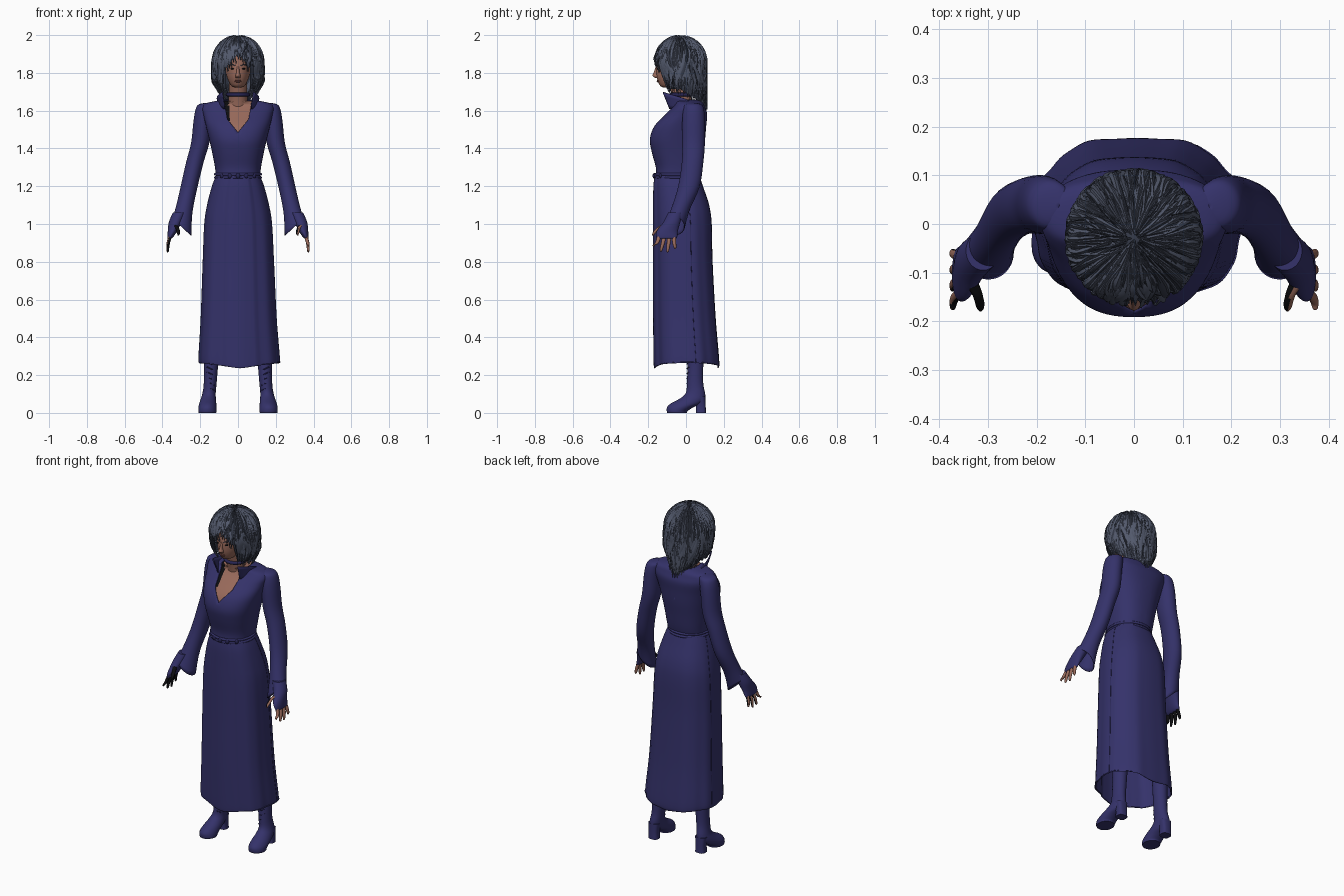
import bpy, bmesh, math, random
from math import sin, cos, pi, acos, copysign
from mathutils import Vector, Matrix

cube = bpy.data.objects.get("Cube")
if cube:
    bpy.data.objects.remove(cube, do_unlink=True)
random.seed(4)

def material(name, r, g, b):
    m = bpy.data.materials.new(name)
    m.use_nodes = True
    m.diffuse_color = (r, g, b, 1)
    m.node_tree.nodes["Principled BSDF"].inputs["Base Color"].default_value = (r, g, b, 1)
    return m

BLUE = material("coat blue", .035, .032, .145)
NAVY = material("seam navy", .02, .018, .085)
SKIN = material("skin", .32, .145, .105)
LIPS = material("lip brown", .18, .065, .055)
BLACK = material("black", .004, .004, .005)
HAIR = material("slate hair", .085, .1, .15)
SHADE = material("dark hair", .035, .042, .066)

def link(name, data, mats):
    obj = bpy.data.objects.new(name, data)
    bpy.context.collection.objects.link(obj)
    for m in mats:
        data.materials.append(m)
    return obj

def finish(name, bm, mats, thickness=0):
    bmesh.ops.recalc_face_normals(bm, faces=bm.faces)
    mesh = bpy.data.meshes.new(name)
    bm.to_mesh(mesh)
    bm.free()
    for p in mesh.polygons:
        p.use_smooth = True
    mesh.set_sharp_from_angle(angle=math.radians(50))
    obj = link(name, mesh, mats)
    if thickness:
        obj.modifiers.new("thickness", "SOLIDIFY").thickness = thickness
    return obj

def refine(rings, sub):
    """Smooth interpolation through the given rings; yields (fraction, ring)."""
    v = [Vector(r) for r in rings]
    last = len(v) - 1
    for k in range(last * sub + 1):
        i = min(k // sub, last - 1)
        u = k / sub - i
        a, b, c, d = v[max(i - 1, 0)], v[i], v[i + 1], v[min(i + 2, last)]
        yield k / (last * sub), b + (c - a) * (u / 2) + (a - b * 2.5 + c * 2 - d / 2) * u**2 \
            + ((b - c) * 1.5 + (d - a) / 2) * u**3

def grid(bm, rows, closed=True):
    rows = [[bm.verts.new(p) for p in row] for row in rows]
    n = len(rows[0])
    for a, b in zip(rows, rows[1:]):
        for j in range(n if closed else n - 1):
            bm.faces.new((a[j], a[(j + 1) % n], b[(j + 1) % n], b[j]))
    return rows

def loft(name, rings, mats, n=32, sub=4, power=2, thickness=0, warp=None, rule=None):
    """Skin over level oval rings (x, y, z, half width, half depth); open if given a thickness."""
    bm, rows = bmesh.new(), []
    for t, (x, y, z, rx, ry) in refine(rings, sub):
        rows.append([])
        for j in range(n):
            a = 2 * pi * j / n
            c, s = (copysign(abs(f)**(2 / power), f) for f in (cos(a), sin(a)))
            p = Vector((x + max(rx, .001) * c, y + max(ry, .001) * s, z))
            rows[-1].append(warp(p, a, t) if warp else p)
    rows = grid(bm, rows)
    if not thickness:
        bm.faces.new(rows[0])
        bm.faces.new(rows[-1])
    obj = finish(name, bm, mats, thickness)
    if rule:
        for f in obj.data.polygons:
            f.material_index = rule(f)
    return obj

def tube(name, pts, r, mat, closed=False):
    cu = bpy.data.curves.new(name, "CURVE")
    cu.dimensions = "3D"
    cu.bevel_depth, cu.bevel_resolution, cu.use_fill_caps = r, 2, True
    sp = cu.splines.new("POLY")
    sp.points.add(len(pts) - 1)
    for q, p in zip(sp.points, pts):
        q.co = (*p, 1)
    sp.use_cyclic_u = closed
    return link(name, cu, [mat])

def oval(y, z, rx, ry, n=48):
    return [(rx * cos(2 * pi * i / n), y + ry * sin(2 * pi * i / n), z) for i in range(n)]

def ball(name, loc, size, mat):
    bm = bmesh.new()
    bmesh.ops.create_uvsphere(bm, u_segments=16, v_segments=10, radius=1,
                              matrix=Matrix.LocRotScale(Vector(loc), None, Vector(size)))
    return finish(name, bm, [mat])

# Coat bodice with a deep V neckline cut out
bodice = [(0, -.045, 1.25, .117, .114), (0, -.04, 1.3, .122, .12), (0, -.045, 1.38, .137, .136),
          (0, -.045, 1.45, .153, .146), (0, -.03, 1.52, .17, .137), (0, 0, 1.58, .184, .112),
          (0, .012, 1.615, .19, .09), (0, .015, 1.64, .168, .076), (0, .0, 1.658, .078, .07)]
coat = loft("coat_bodice", bodice, [BLUE], n=64, power=2.4, thickness=.005)
bm, cuts = bmesh.new(), []
bm.from_mesh(coat.data)
for side in (1, -1):
    for x0, z0, x1, z1 in ((0, 1.485, .056, 1.555), (.056, 1.555, .074, 1.66)):
        co, no = Vector((side * x0, 0, z0)), Vector((side * (z1 - z0), 0, x0 - x1)).normalized()
        cuts.append((co, no))
        bmesh.ops.bisect_plane(bm, geom=bm.verts[:] + bm.edges[:] + bm.faces[:], plane_co=co, plane_no=no)
gone = [f for f in bm.faces if f.calc_center_median().y < -.03
        and all((f.calc_center_median() - co).dot(no) < 0 for co, no in cuts)]
bmesh.ops.delete(bm, geom=gone, context="FACES")
bm.to_mesh(coat.data)
bm.free()

# Chest under the neckline, dark lining patch on the right edge
loft("chest", [(x, y, z - .006, rx * .94, ry * .95) for x, y, z, rx, ry in bodice[2:]], [SKIN, BLACK], n=96,
     power=2.4, rule=lambda f: int(f.center.x < -.048 and f.center.y < 0 and f.center.z > 1.54))

# Standing collar, open at the front and lower at the back
bm, rows = bmesh.new(), []
for u in (0, .25, .5, .75, 1):
    rows.append([])
    for i in range(41):
        a = math.radians(38 + 284 * i / 40)
        x = (.09 + .017 * u) * copysign(abs(sin(a))**.6, sin(a))
        y = -.01 - (.095 + u * (.045 if cos(a) > 0 else 0)) * cos(a)
        rows[-1].append((x, y, 1.61 + u * (.056 + .042 * cos(a))))
grid(bm, rows, closed=False)
finish("collar", bm, [BLUE], thickness=.006)

# Long skirt with soft folds, a front flap and side seams
def drape(p, a, t):
    k = 1 + .02 * t * sin(7 * a) + .006 * t * cos(16 * a)
    flap = .006 if -.3 < a - 1.5 * pi < .42 else 0
    return Vector((p.x * k + .01 * t**3, p.y * k - flap, p.z + .035 * t**8 * abs(cos(a))))

skirt = loft("skirt", [(0, -.045, 1.26, .115, .115), (0, -.038, 1.2, .138, .128), (0, -.022, 1.1, .164, .145),
                       (0, -.015, 1, .179, .152), (0, -.012, .8, .188, .154), (0, -.003, .5, .2, .162),
                       (0, .008, .28, .214, .17), (0, .008, .236, .209, .167)],
             [BLUE], n=96, sub=6, power=2.4, thickness=.005, warp=drape)
points = [v.co.copy() for v in skirt.data.vertices]
for label, column in (("left", 3), ("right", 45)):
    tube(label + "_side_seam", points[column::96], .0015, NAVY)

# Corded belt with knots
for label, z in (("upper", 1.263), ("lower", 1.247)):
    tube(label + "_belt_cord", oval(-.045, z, .12, .12), .007, BLUE, True)
for i in range(-2, 3):
    x = i * .042
    ball("belt_knot", (x, -.045 - .124 * (1 - (x / .121)**2)**.5, 1.255), (.012, .008, .014), NAVY)

# Arms, hands, legs, boots, eyes and brows on both sides
def flare(p, a, t):
    return Vector((p.x, p.y, p.z + .9 * t**8 * (abs(p.x) - .297)))

for side, tag in ((1, "left_"), (-1, "right_")):
    def part(name, rings, mats, **kw):
        return loft(tag + name, [(side * r[0], *r[1:]) for r in rings], mats, **kw)

    def dark(f):
        return int(side < 0 and f.normal.x > -.55)

    part("sleeve", [(.15, .035, 1.643, .002, .002), (.166, .038, 1.634, .04, .042), (.178, .04, 1.605, .047, .055),
                    (.188, .04, 1.54, .048, .06), (.2, .04, 1.43, .048, .06), (.228, .035, 1.33, .046, .057),
                    (.259, .015, 1.2, .044, .057), (.285, -.03, 1.08, .044, .05), (.299, -.06, .985, .052, .054)],
         [BLUE], thickness=.004, warp=flare)
    part("glove", [(.31, -.055, 1.06, .035, .04), (.332, -.075, 1.01, .034, .045), (.348, -.1, .96, .024, .056),
                   (.359, -.102, .93, .015, .055), (.362, -.102, .922, .008, .045)], [BLUE])
    for y, tip, z in ((-.137, -.17, .88), (-.112, -.132, .854), (-.087, -.097, .85), (-.066, -.058, .868)):
        part("finger", [(.355, y, .95, .009, .011), (.369, (y + tip) / 2, .9, .009, .01),
                        (.372, tip, z + .008, .006, .007), (.372, tip, z, .002, .002)],
             [SKIN, BLACK], n=12, rule=dark)
    part("thumb", [(.336, -.115, .995, .012, .014), (.322, -.142, .98, .01, .012), (.316, -.166, .955, .009, .01),
                   (.315, -.177, .938, .003, .003)],
         [SKIN, BLACK], n=12, rule=lambda f: int(side < 0 or f.normal.x < -.2))
    part("leg", [(.09, -.01, .95, .07, .08), (.115, .02, .65, .055, .06), (.138, .045, .39, .042, .044)], [SKIN])
    part("boot", [(.14, .05, .42, .046, .047), (.142, .05, .27, .038, .042), (.147, .048, .16, .034, .043),
                  (.153, .05, .105, .035, .051), (.157, .033, .075, .04, .067), (.16, 0, .05, .045, .08),
                  (.162, -.03, .03, .048, .07), (.162, -.047, .01, .048, .055), (.162, -.047, 0, .046, .052)], [BLUE])
    part("boot_heel", [(.155, .072, .09, .034, .03), (.155, .078, .04, .028, .026), (.155, .079, 0, .03, .027)],
         [BLUE], n=20, power=3)
    for i in range(6):
        lace = [(side * (.145 + d * .02), .005 + .012 * d * d, .13 + .026 * i + .01 * d) for d in (-1, 0, 1)]
        tube(tag + "boot_lace", lace, .003, NAVY)
    ball(tag + "eye", (side * .028, -.149, 1.822), (.011, .005, .004), BLACK)
    tube(tag + "brow", [(side * .013, -.157, 1.838), (side * .03, -.152, 1.844), (side * .046, -.135, 1.839)],
         .0025, SHADE)

# Head, neck, nose and lips
loft("neck", [(0, .0, 1.6, .062, .06), (0, -.02, 1.66, .05, .05), (0, -.04, 1.75, .048, .052)], [SKIN])
tube("choker", oval(-.022, 1.685, .055, .056), .01, NAVY, True)
loft("head", [(0, -.1, 1.722, .012, .018), (0, -.093, 1.733, .036, .045), (0, -.074, 1.77, .056, .08),
              (0, -.06, 1.81, .066, .098), (0, -.053, 1.85, .07, .102), (0, -.05, 1.9, .07, .095),
              (0, -.05, 1.95, .05, .065), (0, -.05, 1.97, .015, .02)], [SKIN], n=40)
loft("nose", [(0, -.151, 1.835, .006, .008), (0, -.157, 1.8, .009, .015), (0, -.158, 1.785, .014, .02),
              (0, -.152, 1.774, .012, .012)], [SKIN], n=16)
for z in (1.7595, 1.7535):
    ball("lip", (0, -.147, z), (.018, .008, .004), LIPS)

# Hair follows a dome from the crown, then hangs; the fringe stops above the face
def hair_point(a, s, k, root, extra=0.0):
    front = -sin(root)
    end = (1.905 - .16 * abs(cos(root)) if front > .82 else 1.715 - .085 * max(0, -front)) - extra
    d = s * (.15 * acos(min(1, max(0, (end - 1.85) / .15))) + max(0, 1.85 - end))
    phi = min(d / .15, pi / 2)
    drop = max(0, d - .15 * pi / 2)
    x = .138 * sin(phi) * cos(a) * (1.02 - 4 * max(0, drop - .1))
    y = .144 * sin(phi) * sin(a) + drop * .4 * max(0, front)
    return Vector((x * k, y * k - .03, 1.85 + .15 * k * cos(phi) - drop))

bm, turns = bmesh.new(), [2 * pi * j / 72 for j in range(72)]
grid(bm, [[hair_point(a, max(i / 14, .001), .92, a) for a in turns] for i in range(15)])
finish("hair_cap", bm, [SHADE])
bm = bmesh.new()
for i in range(300):
    root = 2 * pi * (i + random.random()) / 300
    sway = .03 if .55 < -sin(root) < .82 else random.uniform(-.22, .22)
    wide, lift, extra = random.uniform(.006, .011), random.uniform(.93, .98), random.uniform(-.03, .03)
    begin, phase, rows = random.uniform(.02, .3), random.uniform(0, 6), []
    for u in (k / 11 for k in range(12)):
        a = root + sway * sin(u * 5)
        p = hair_point(a, begin + (1 - begin) * u, lift + .035 * u * sin(u * 9 + phase), root, extra)
        out = Vector((cos(a), sin(a), .9 * (1 - u))).normalized()
        across = Vector((-sin(a), cos(a), 0)) * wide * (.3 + u * 1.2 if u < .6 else 2.5 * (1.02 - u))
        rows.append([p - across, p + out * .007 * (1.1 - u), p + across, p - out * .004])
    before = len(bm.faces)
    grid(bm, rows)
    for f in bm.faces[before:]:
        f.material_index = int(i % 5 == 0)
finish("hair_locks", bm, [HAIR, SHADE])
